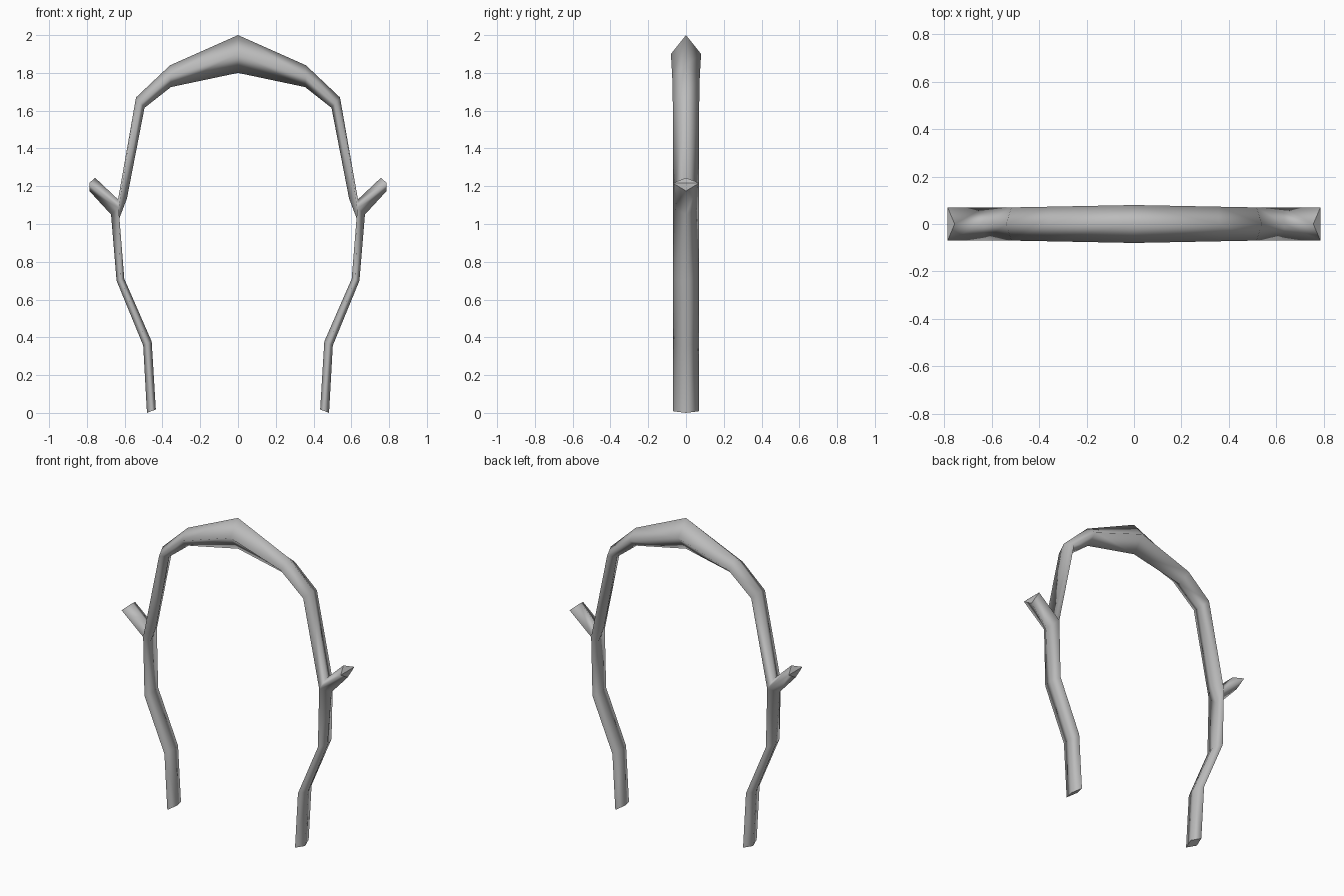
import bpy, bmesh
from mathutils import Vector

if "Cube" in bpy.data.objects:
    bpy.data.objects.remove(bpy.data.objects["Cube"])

HALF_DEPTH = 0.07

# One flat grey for the whole frame
grey = bpy.data.materials.new("plain grey")
grey.use_nodes = True
colour = (0.5, 0.5, 0.5, 1)
grey.diffuse_color = colour
grey.node_tree.nodes["Principled BSDF"].inputs["Base Color"].default_value = colour

bm = bmesh.new()


def point(xz, y=0.0):
    return bm.verts.new((xz[0], y, xz[1]))


def diamond(outer, inner, depth=HALF_DEPTH, side=None):
    """Four-cornered section: outer, front, inner, back."""
    side = side or (Vector(outer) + Vector(inner)) / 2
    return [point(outer), point(side, -depth), point(inner), point(side, depth)]


def bridge(a, b):
    for i in range(4):
        j = (i + 1) % 4
        bm.faces.new((a[i], a[j], b[j], b[i]))


def cap(ring):
    """Close an end with two triangles folded across the side corners."""
    for tri in ((0, 1, 3), (1, 2, 3)):
        bm.faces.new([ring[i] for i in tri]).smooth = False


def chain(rings):
    for a, b in zip(rings, rings[1:]):
        bridge(a, b)


# Arch, from the peak to the shoulder
arch = [diamond((0, 2.0), (0, 1.8), 0.08),
        diamond((0.36, 1.84), (0.355, 1.725), 0.073),
        diamond((0.54, 1.67), (0.495, 1.615))]

# Fork where arch, branch and leg meet
crotch, armpit = point((0.635, 1.13)), point((0.672, 1.05))
inner_high, inner_low = point((0.588, 1.135)), point((0.63, 1.025))
front, back = point((0.632, 1.085), -HALF_DEPTH), point((0.632, 1.085), HALF_DEPTH)
chain(arch + [[crotch, front, inner_high, back]])
bm.faces.new((inner_high, front, inner_low))
bm.faces.new((inner_high, inner_low, back))

# Short side branch
tip = diamond((0.757, 1.245), (0.787, 1.175), side=(0.787, 1.217))
bridge([crotch, front, armpit, back], tip)

# Leg, from the fork to the foot
leg = [diamond((0.643, 0.70), (0.602, 0.71)),
       diamond((0.502, 0.357), (0.457, 0.378)),
       diamond((0.482, 0.0), (0.435, 0.018))]
chain([[armpit, front, inner_low, back]] + leg)

for face in bm.faces:
    face.smooth = True
for ring in (tip, leg[-1]):
    cap(ring)
bmesh.ops.recalc_face_normals(bm, faces=bm.faces)
# The half is open at the peak, so make sure its normals point outwards
if bm.calc_volume(signed=True) < 0:
    bmesh.ops.reverse_faces(bm, faces=bm.faces)
# Crisp rims around the flat ends
for edge in bm.edges:
    if len({f.smooth for f in edge.link_faces}) > 1:
        edge.smooth = False

mesh = bpy.data.meshes.new("arched_frame")
bm.to_mesh(mesh)
bm.free()
mesh.materials.append(grey)
frame = bpy.data.objects.new("arched_frame", mesh)
bpy.context.collection.objects.link(frame)

# Second half
mirror = frame.modifiers.new("mirror", 'MIRROR')
mirror.use_clip = True
